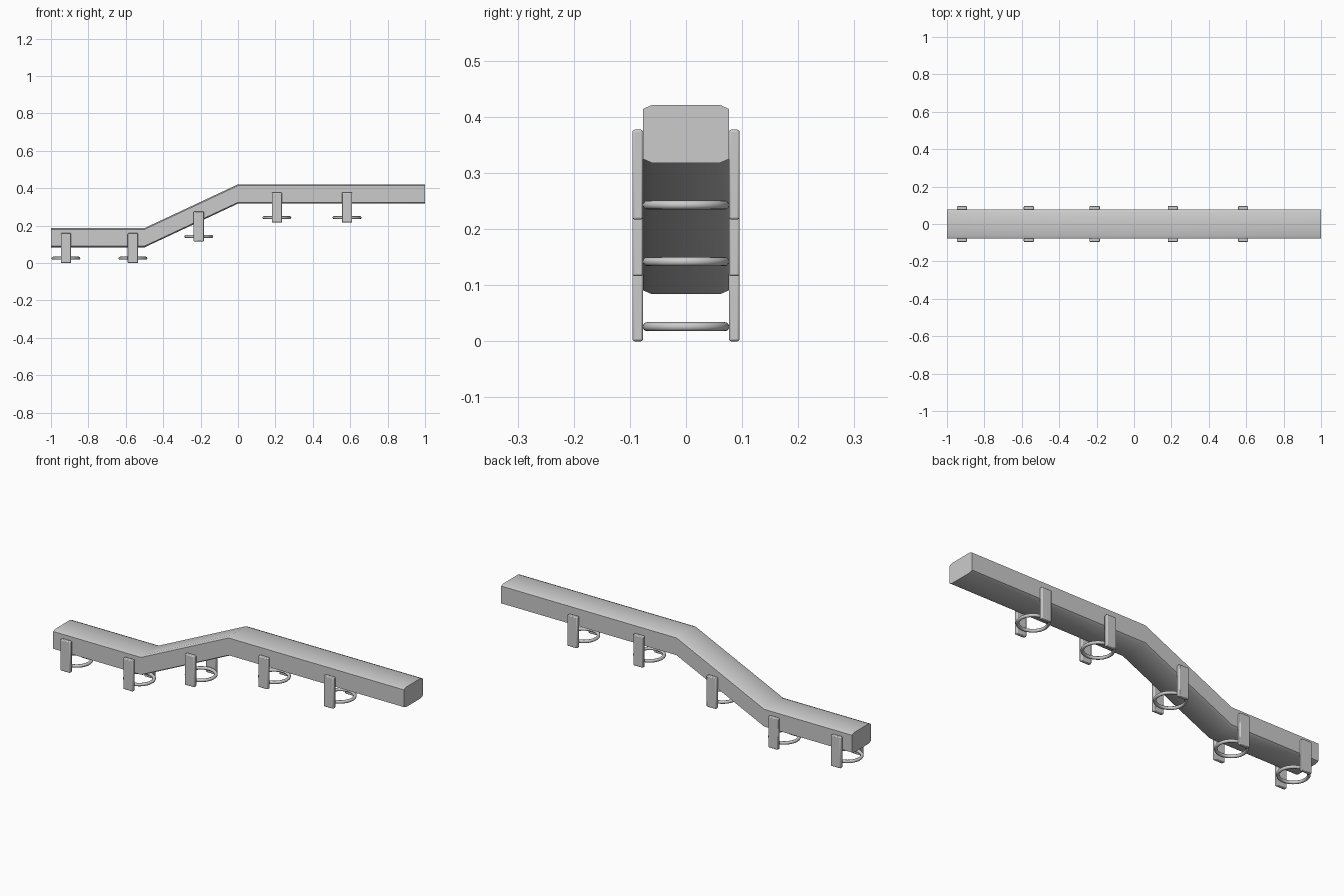
import bpy, bmesh, math

if "Cube" in bpy.data.objects:
    bpy.data.objects.remove(bpy.data.objects["Cube"])

HALF_W = 0.077

def finish(ob, bevel=0.0, segs=2):
    bpy.context.view_layer.objects.active = ob
    for o in bpy.context.selected_objects:
        o.select_set(False)
    ob.select_set(True)
    if bevel:
        m = ob.modifiers.new("bevel", 'BEVEL')
        m.width, m.segments, m.limit_method = bevel, segs, 'ANGLE'
    bpy.ops.object.shade_smooth_by_angle(angle=math.radians(40))

# Stepped beam: chamfered cross-section carried along the path
def beam():
    path = [(-1, 0.084), (-0.5, 0.084), (0, 0.318), (1, 0.318)]
    h, cy, cz = 0.103, 0.016, 0.007
    w = HALF_W
    section = [(-w + cy, 0), (w - cy, 0), (w, cz), (w, h - cz),
               (w - cy, h), (-w + cy, h), (-w, h - cz), (-w, cz)]
    bm = bmesh.new()
    rings = [[bm.verts.new((x, y, z + dz)) for y, dz in section] for x, z in path]
    for a, b in zip(rings, rings[1:]):
        for i in range(8):
            j = (i + 1) % 8
            bm.faces.new((a[i], a[j], b[j], b[i]))
    bm.faces.new(rings[0])
    bm.faces.new(rings[-1])
    bmesh.ops.recalc_face_normals(bm, faces=bm.faces)
    me = bpy.data.meshes.new("beam")
    bm.to_mesh(me)
    bm.free()
    ob = bpy.data.objects.new("beam", me)
    bpy.context.collection.objects.link(ob)
    finish(ob)

# Hanger: a pair of side plates holding a horizontal ring
def hanger(n, x, z):
    for side, name in ((-1, "front"), (1, "back")):
        bpy.ops.mesh.primitive_cube_add(size=1, location=(x, side * 0.086, z + 0.08))
        ob = bpy.context.object
        ob.name = f"{name}_plate_{n}"
        ob.scale = (0.055, 0.019, 0.16)
        bpy.ops.object.transform_apply(location=False, rotation=False, scale=True)
        finish(ob, 0.004)
    bpy.ops.mesh.primitive_torus_add(location=(x, 0, z + 0.026), major_radius=0.069,
                                     minor_radius=0.008, major_segments=48, minor_segments=12)
    bpy.context.object.name = f"ring_{n}"
    finish(bpy.context.object)

beam()
for n, (x, z) in enumerate([(-0.92, 0), (-0.562, 0), (-0.21, 0.116),
                            (0.208, 0.217), (0.583, 0.217)], 1):
    hanger(n, x, z)
